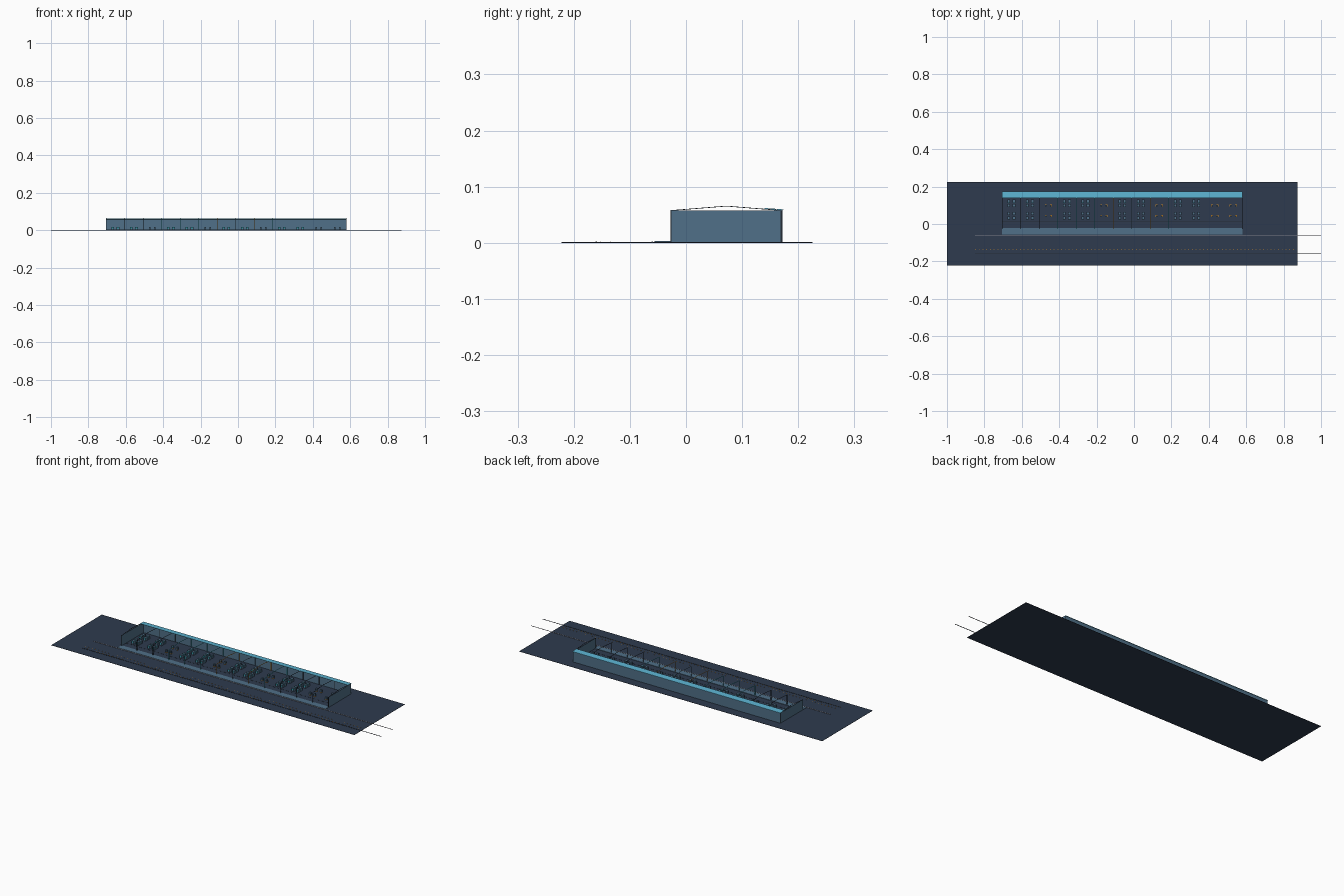
import bpy
import bmesh
from mathutils import Matrix, Vector

if "Cube" in bpy.data.objects:
    bpy.data.objects.remove(bpy.data.objects["Cube"])


def material(name, hexcode):
    rgb = [int(hexcode[i:i + 2], 16) / 255 for i in (0, 2, 4)]
    lin = [c / 12.92 if c < 0.04 else ((c + 0.055) / 1.055) ** 2.4 for c in rgb]
    m = bpy.data.materials.new(name)
    m.use_nodes = True
    m.diffuse_color = (*lin, 1)
    m.node_tree.nodes["Principled BSDF"].inputs["Base Color"].default_value = (*lin, 1)
    return m


NAVY = material("dark navy", "2e3b4e")
SLATE = material("slate blue", "507088")
SKY = material("light blue", "5cb2d0")
TEAL = material("teal", "2aa5b0")
ORANGE = material("orange", "d08a2a")
STEEL = material("steel grey", "85858f")
DARK = material("charcoal", "252c36")


def add_mesh(name, bm, mat):
    bmesh.ops.recalc_face_normals(bm, faces=bm.faces)
    me = bpy.data.meshes.new(name)
    bm.to_mesh(me)
    bm.free()
    me.materials.append(mat)
    ob = bpy.data.objects.new(name, me)
    bpy.context.collection.objects.link(ob)
    return ob


def boxes(name, mat, spans):
    """One object of boxes, each given as x, y and z ranges."""
    bm = bmesh.new()
    for span in spans:
        mid = Vector([(a + b) / 2 for a, b in span])
        size = Vector([b - a for a, b in span])
        bmesh.ops.create_cube(bm, size=1, matrix=Matrix.Translation(mid) @ Matrix.Diagonal((*size, 1)))
    return add_mesh(name, bm, mat)


def prism(name, mat, profile, x0, x1):
    """Extrude a y-z outline along x."""
    bm = bmesh.new()
    face = bm.faces.new([bm.verts.new((x0, y, z)) for y, z in profile])
    out = bmesh.ops.extrude_face_region(bm, geom=[face])
    verts = [v for v in out["geom"] if isinstance(v, bmesh.types.BMVert)]
    bmesh.ops.translate(bm, verts=verts, vec=(x1 - x0, 0, 0))
    return add_mesh(name, bm, mat)


X0, X1 = -0.705, 0.58
Y0, Y1 = -0.028, 0.172
EAVE, RIDGE, FLOOR = 0.058, 0.066, 0.001
MID = (Y0 + Y1) / 2
BAYS = 13
STEP = (X1 - X0) / BAYS

# Site and loading platform
boxes("ground", NAVY, [((-1, 0.875), (-0.222, 0.225), (0, FLOOR))])
boxes("front_platform", SLATE, [((X0, X1), (-0.056, -0.022), (FLOOR, 0.003))])

# Walls, open at the front
T = 0.002
boxes("back_wall", SLATE, [((X0, X1), (Y1 - T, Y1), (FLOOR, EAVE))])
boxes("end_walls", SLATE, [((x, x + T), (Y0, Y1), (FLOOR, EAVE)) for x in (X0, X1 - T)])

# Roof strip over the back of the hall
slope = (RIDGE - EAVE) / (Y1 - MID)
inner = 0.14
z_in = EAVE + slope * (Y1 - inner)
prism("roof_strip", SKY, [(Y1 + 0.002, EAVE), (Y1 + 0.002, EAVE + 0.0015),
                          (inner, z_in + 0.0015), (inner, z_in)], X0, X1)

# Gable frames between the bays
frame_mats = [DARK, DARK, DARK, TEAL, TEAL, TEAL, ORANGE,
              SLATE, ORANGE, TEAL, DARK, DARK, DARK, DARK]
W = 0.0012
for i, mat in enumerate(frame_mats):
    x = min(max(X0 + i * STEP, X0 + W), X1 - W)
    prism(f"rafters_{i}", mat, [(Y0, EAVE), (MID, RIDGE), (Y1, EAVE), (Y1, EAVE - W),
                                (MID, RIDGE - W), (Y0, EAVE - W)], x - W, x + W)
    posts = [((x - W, x + W), (y, y + 2 * W), (FLOOR, EAVE - W)) for y in (Y0, Y1 - 3 * W)]
    boxes(f"frame_posts_{i}", mat, posts)

# Machines: paired cabinets in most bays, small stands in every third bay
cabinets, stands, tops, feet = [], [], [], []
for i in range(BAYS):
    centre = X0 + (i + 0.5) * STEP
    small = i % 3 == 2 or i == BAYS - 1
    for x in (centre - 0.014, centre + 0.014):
        if small:
            for y in (0.098, 0.042):
                stands.append(((x - 0.004, x + 0.004), (y - 0.004, y + 0.004), (FLOOR, 0.018)))
                feet.append(((x - 0.005, x + 0.005), (y - 0.005, y + 0.005), (FLOOR, 0.003)))
        else:
            for y in (0.122, 0.099, 0.056, 0.033):
                cabinets.append(((x - 0.007, x + 0.007), (y - 0.008, y + 0.008), (FLOOR, 0.018)))
                tops.append(((x - 0.006, x + 0.006), (y - 0.0085, y - 0.008), (0.009, 0.015)))
boxes("cabinets", SLATE, cabinets)
boxes("cabinet_screens", TEAL, tops)
boxes("stands", SLATE, stands)
boxes("stand_feet", ORANGE, feet)

# Aisle lines on the hall floor
boxes("aisle_line", DARK, [((X0 + T, X1 - T), (0.014, 0.016), (FLOOR, 0.0015))])

# Rails running past the site, with painted dashes and short ties
boxes("rails", STEEL, [((-0.85, 1), (y - 0.0015, y + 0.0015), (FLOOR, 0.0025)) for y in (-0.06,)])
boxes("outer_rail", DARK, [((-0.85, 1), (-0.1615, -0.1585), (0.0005, 0.002))])
dashes = []
for i in range(86):
    x = -0.85 + i * 0.02
    for y in (-0.153, -0.135):
        dashes.append(((x, x + 0.005), (y, y + 0.001), (FLOOR, 0.002)))
boxes("track_dashes", ORANGE, dashes)
